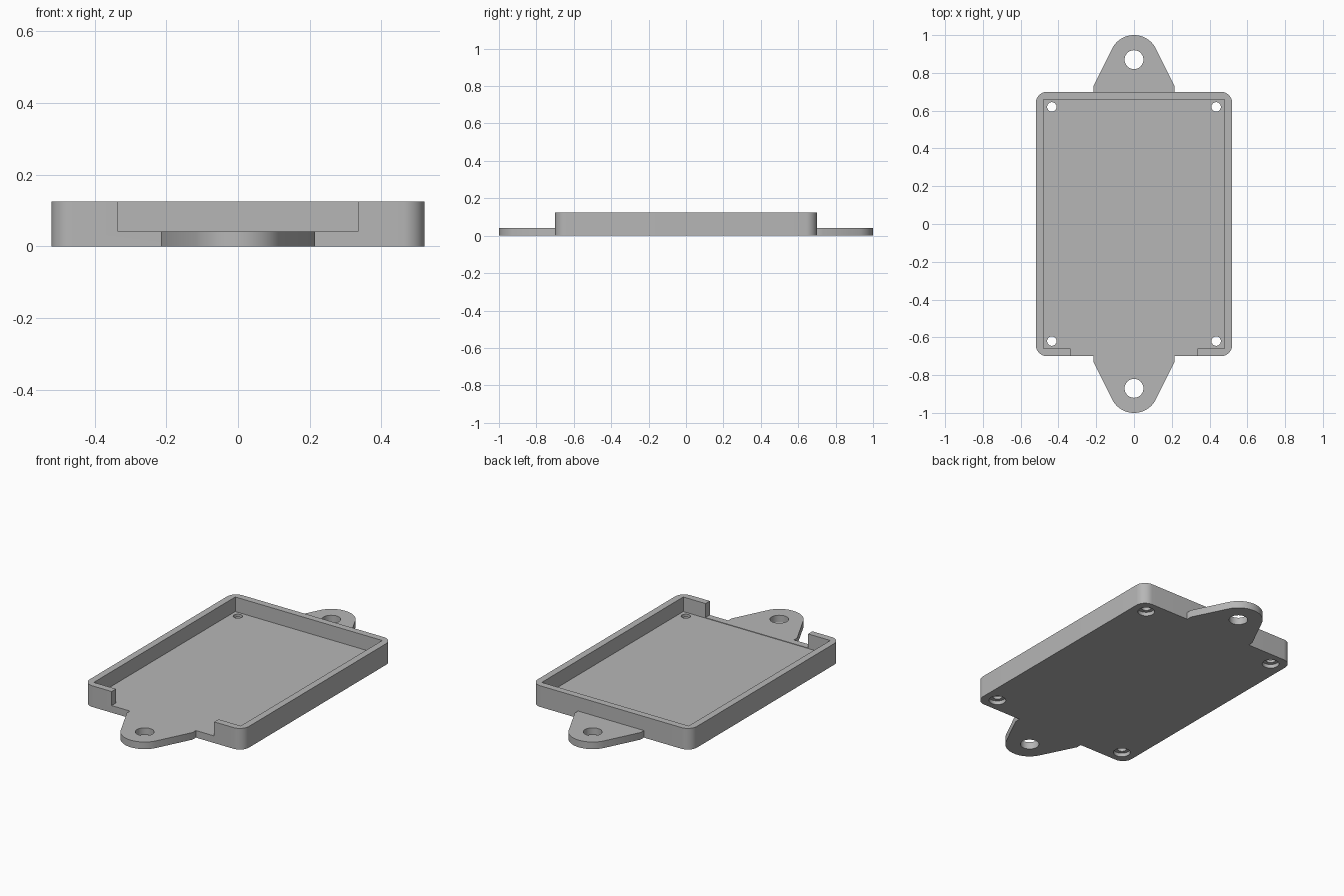
import bpy, bmesh
from math import radians, sin, cos

default = bpy.data.objects.get("Cube")
if default:
    bpy.data.objects.remove(default)

grey = bpy.data.materials.new("plain_grey")
grey.use_nodes = True
colour = (0.47, 0.47, 0.47, 1)
grey.diffuse_color = colour
grey.node_tree.nodes["Principled BSDF"].inputs["Base Color"].default_value = colour


def arc(cx, cy, r, start, end, steps):
    angles = [radians(start + (end - start) * i / steps) for i in range(steps + 1)]
    return [(cx + r * cos(a), cy + r * sin(a)) for a in angles]


def prism(name, outline, z0, z1):
    """Extrude a counter-clockwise outline from z0 to z1."""
    bm = bmesh.new()
    face = bm.faces.new([bm.verts.new((x, y, z0)) for x, y in outline])
    top = bmesh.ops.extrude_face_region(bm, geom=[face])["geom"]
    bmesh.ops.translate(bm, vec=(0, 0, z1 - z0),
                        verts=[v for v in top if isinstance(v, bmesh.types.BMVert)])
    bmesh.ops.recalc_face_normals(bm, faces=bm.faces)
    mesh = bpy.data.meshes.new(name)
    bm.to_mesh(mesh)
    bm.free()
    mesh.materials.append(grey)
    obj = bpy.data.objects.new(name, mesh)
    bpy.context.collection.objects.link(obj)
    return obj


def circle(x, y, r):
    return arc(x, y, r, 0, 360, 40)[:-1]


def box(x0, x1, y0, y1):
    return [(x0, y0), (x1, y0), (x1, y1), (x0, y1)]


def cut(target, outline, z0, z1):
    cutter = prism("cutter", outline, z0, z1)
    cutter.hide_render = True
    mod = target.modifiers.new("cut", 'BOOLEAN')
    mod.operation, mod.solver, mod.object = 'DIFFERENCE', 'EXACT', cutter
    bpy.context.view_layer.objects.active = target
    bpy.ops.object.modifier_apply(modifier=mod.name)
    bpy.data.objects.remove(cutter)


def finish(obj):
    bpy.ops.object.select_all(action='DESELECT')
    obj.select_set(True)
    bpy.context.view_layer.objects.active = obj
    bpy.ops.object.shade_smooth_by_angle(angle=radians(30))


W, D, H = 0.52, 0.70, 0.125      # half width, half depth, height of tray
FLOOR, SILL, R = 0.039, 0.042, 0.06

# Tray with rounded corners
outline = []
for sx, sy, start in ((1, 1, 0), (-1, 1, 90), (-1, -1, 180), (1, -1, 270)):
    outline += arc(sx * (W - R), sy * (D - R), R, start, start + 90, 10)
tray = prism("tray", outline, 0, H)

# Cavity and wide front opening
cut(tray, box(-0.48, 0.48, -0.66, 0.66), FLOOR, 0.2)
cut(tray, box(-0.335, 0.335, -0.8, -0.6), SILL, 0.2)

# Corner screw holes, wider on the underside
for x in (-0.435, 0.435):
    for y in (-0.62, 0.62):
        cut(tray, circle(x, y, 0.025), -0.1, 0.06)
        cut(tray, circle(x, y, 0.045), -0.1, 0.022)
finish(tray)

# Mounting tabs at both ends
for name, s in (("back_tab", 1), ("front_tab", -1)):
    shape = [(-0.215, D), (0.215, D), (0.215, 0.73)]
    shape += arc(0, 0.87, 0.13, 27, 153, 24) + [(-0.215, 0.73)]
    tab = prism(name, [(s * x, s * y) for x, y in shape], 0, SILL)
    cut(tab, circle(0, s * 0.87, 0.05), -0.1, 0.1)
    finish(tab)
